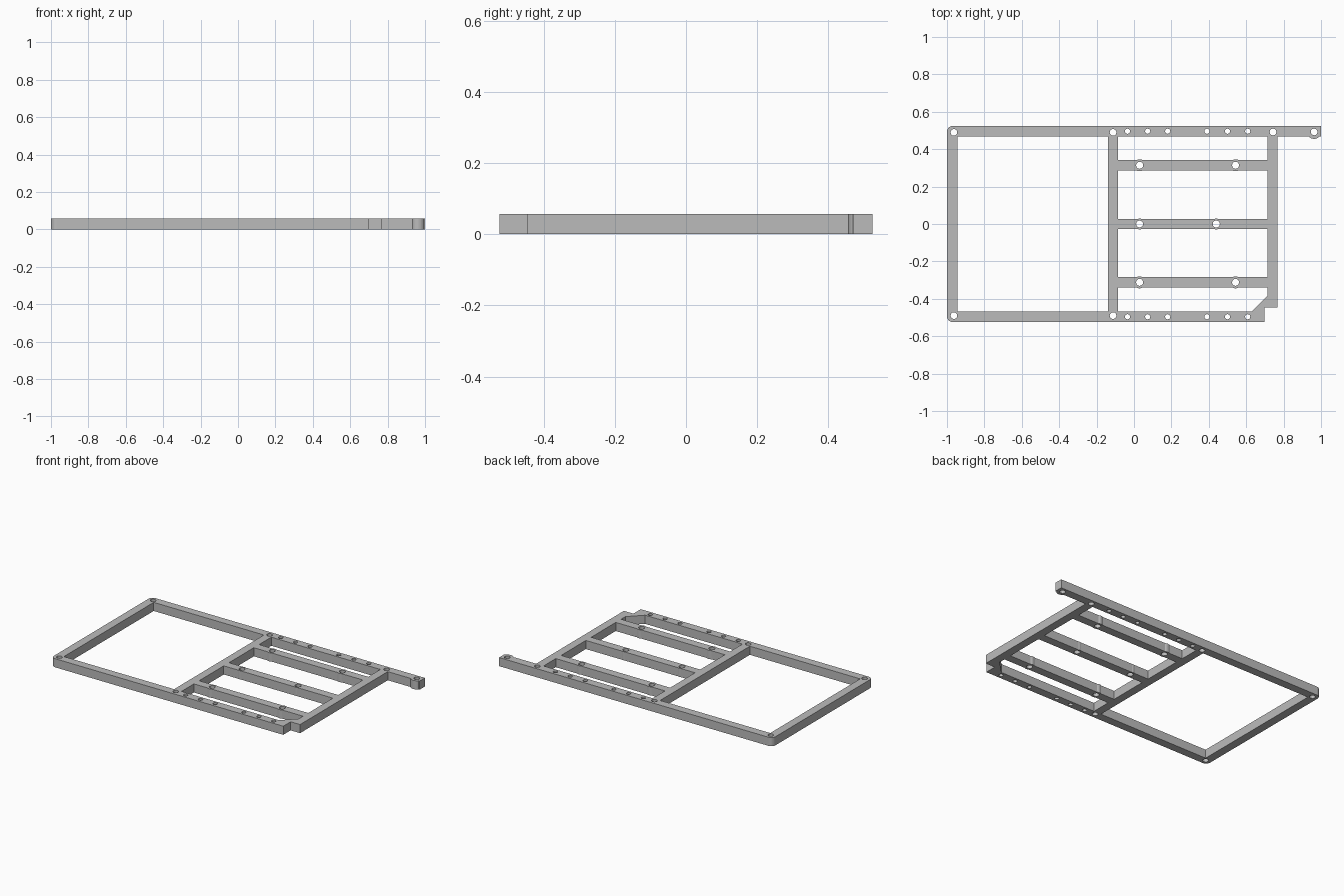
import bpy, bmesh, math

cube = bpy.data.objects.get("Cube")
if cube:
    bpy.data.objects.remove(cube, do_unlink=True)

HEIGHT = 0.057
WIDTH = 0.055            # width of every rail and bar
YO = 0.524               # outer edge of the long rails
YI = YO - WIDTH          # inner edge of the long rails
BOSS = 0.032             # radius of the screw bosses on the bars

# material
grey = bpy.data.materials.new("frame grey")
grey.use_nodes = True
colour = (0.5, 0.5, 0.5, 1)
grey.diffuse_color = colour
grey.node_tree.nodes["Principled BSDF"].inputs["Base Color"].default_value = colour


def arc(cx, cy, r, a0, a1, n):
    """Points on an arc, angles in degrees."""
    angles = [math.radians(a0 + (a1 - a0) * i / n) for i in range(n + 1)]
    return [(cx + r * math.cos(a), cy + r * math.sin(a)) for a in angles]


def bumped(y, centre_y, xs, r=BOSS):
    """Arcs, left to right, where bosses at xs stick out past an edge at y."""
    side = 1 if y > centre_y else -1
    a = math.degrees(math.asin(abs(y - centre_y) / r))
    points = []
    for x in xs:
        points += arc(x, centre_y, r, side * (180 - a), side * a, 8)
    return points


def plate(name, loops):
    """Extruded flat plate; loops inside the first one become openings."""
    curve = bpy.data.curves.new(name + " outline", 'CURVE')
    curve.dimensions = '2D'
    curve.fill_mode = 'BOTH'
    curve.extrude = HEIGHT / 2
    for loop in loops:
        spline = curve.splines.new('POLY')
        spline.points.add(len(loop) - 1)
        for point, (x, y) in zip(spline.points, loop):
            point.co = (x, y, 0, 1)
        spline.use_cyclic_u = True
    helper = bpy.data.objects.new(name + " helper", curve)
    bpy.context.collection.objects.link(helper)
    bpy.context.view_layer.update()
    graph = bpy.context.evaluated_depsgraph_get()
    mesh = bpy.data.meshes.new_from_object(helper.evaluated_get(graph))
    bpy.data.objects.remove(helper, do_unlink=True)

    bm = bmesh.new()
    bm.from_mesh(mesh)
    bmesh.ops.remove_doubles(bm, verts=bm.verts, dist=0.0001)
    bmesh.ops.recalc_face_normals(bm, faces=bm.faces)
    bmesh.ops.translate(bm, verts=bm.verts, vec=(0, 0, HEIGHT / 2))
    for face in bm.faces:
        face.smooth = False
        face.material_index = 0
    bm.to_mesh(mesh)
    bm.free()
    mesh.name = name
    mesh.materials.clear()
    mesh.materials.append(grey)
    obj = bpy.data.objects.new(name, mesh)
    bpy.context.collection.objects.link(obj)
    return obj


# outer outline: rounded left corners, notched front corner, long back rail
R = 0.03
POST_IN, POST_OUT, NOTCH_X, NOTCH_Y = 0.713, 0.767, 0.698, -0.447
outline = arc(-1 + R, -YO + R, R, 180, 270, 6)
outline += [(NOTCH_X, -YO), (NOTCH_X, NOTCH_Y), (POST_OUT, NOTCH_Y), (POST_OUT, YI)]
outline += bumped(YI, 0.492, [0.963], 0.037)
outline += [(1, YI), (1, YO)]
outline += arc(-1 + R, YO - R, R, 90, 180, 6)

# large opening between the left rail and the middle post
MID_L, MID_R = -0.139, -0.085
loops = [outline, [(-1 + WIDTH, -YI), (MID_L, -YI), (MID_L, YI), (-1 + WIDTH, YI)]]

# openings between the cross bars: (bar centre, boss positions, boss radius)
bars = [(-0.312, [0.03, 0.543], BOSS), (0, [0.03, 0.44], 0.029), (0.314, [0.03, 0.543], BOSS)]
half = WIDTH / 2
for i in range(len(bars) + 1):
    if i == 0:
        # front opening has a diagonal corner brace
        loop = [(MID_R, -YI), (0.628, -YI), (POST_IN, -0.384)]
    else:
        y, xs, r = bars[i - 1]
        loop = [(MID_R, y + half)] + bumped(y + half, y, xs, r) + [(POST_IN, y + half)]
    if i == len(bars):
        loop += [(POST_IN, YI), (MID_R, YI)]
    else:
        y, xs, r = bars[i]
        loop += [(POST_IN, y - half)]
        loop += bumped(y - half, y, xs, r)[::-1] + [(MID_R, y - half)]
    loops.append(loop)

# screw holes in bars, corners and along the long rails
holes = [(x, y, 0.019) for y, xs, r in bars for x in xs]
holes += [(x, s * 0.49, 0.018) for x in (-0.963, -0.112) for s in (-1, 1)]
holes += [(0.743, 0.492, 0.018), (0.963, 0.492, 0.018)]
holes += [(x, s * 0.496, 0.014) for s in (-1, 1)
          for x in (-0.035, 0.073, 0.18, 0.39, 0.5, 0.608)]
loops += [arc(x, y, r, 0, 360 * 11 / 12, 11) for x, y, r in holes]

plate("mounting_frame", loops)
